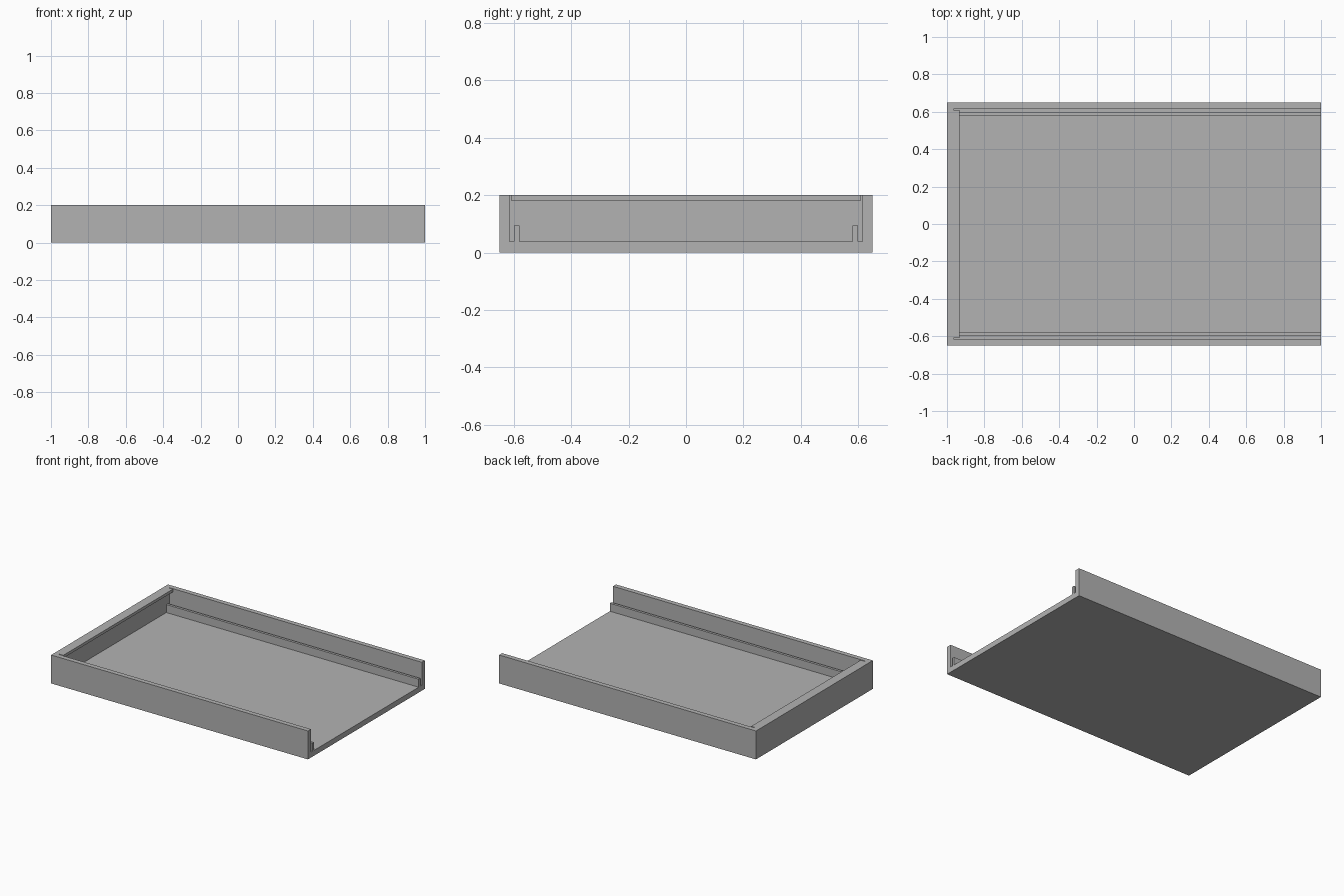
import bpy
import bmesh

default = bpy.data.objects.get("Cube")
if default:
    bpy.data.objects.remove(default, do_unlink=True)

grey = bpy.data.materials.new("plain grey")
grey.use_nodes = True
colour = (0.45, 0.45, 0.45, 1)
grey.diffuse_color = colour
grey.node_tree.nodes["Principled BSDF"].inputs["Base Color"].default_value = colour

END, SIDE, TOP = 1.0, 0.65, 0.2    # outer half length, half width and height
FLOOR = 0.038                      # floor thickness
WALL_X, WALL_Y = -0.965, 0.616     # inner faces of the walls


def extrude_profile(name, profile, axis, start, end):
    """Extrude a closed 2D profile along x (profile is y, z) or y (profile is x, z)."""
    bm = bmesh.new()
    place = (lambda a, b: (start, a, b)) if axis == "x" else (lambda a, b: (a, start, b))
    face = bm.faces.new([bm.verts.new(place(a, b)) for a, b in profile])
    out = bmesh.ops.extrude_face_region(bm, geom=[face])
    shift = (end - start, 0, 0) if axis == "x" else (0, end - start, 0)
    moved = [v for v in out["geom"] if isinstance(v, bmesh.types.BMVert)]
    bmesh.ops.translate(bm, verts=moved, vec=shift)
    bmesh.ops.recalc_face_normals(bm, faces=bm.faces)
    mesh = bpy.data.meshes.new(name)
    bm.to_mesh(mesh)
    bm.free()
    mesh.materials.append(grey)
    obj = bpy.data.objects.new(name, mesh)
    bpy.context.collection.objects.link(obj)
    return obj


def box(low, high):
    """Rectangular profile between two corners."""
    return [low, (high[0], low[1]), high, (low[0], high[1])]


# Floor and both side walls as one channel, open at the +x end
extrude_profile("tray_channel", [
    (-SIDE, 0), (SIDE, 0), (SIDE, TOP), (WALL_Y, TOP), (WALL_Y, FLOOR),
    (-WALL_Y, FLOOR), (-WALL_Y, TOP), (-SIDE, TOP)], "x", -END, END)

# Closed end wall between the side walls
extrude_profile("end_wall", box((-END, FLOOR), (WALL_X, TOP)), "y", -WALL_Y, WALL_Y)

# Overhanging lip along the top of the end wall, clear of the side walls
extrude_profile("end_lip", box((WALL_X, 0.18), (-0.934, TOP)), "y", -0.609, 0.609)

# Low guide rails, leaving a narrow slot beside each side wall
for name, side in (("left_rail", 1), ("right_rail", -1)):
    extrude_profile(name, box((side * 0.581, FLOOR), (side * 0.599, 0.094)), "x", WALL_X, END)
